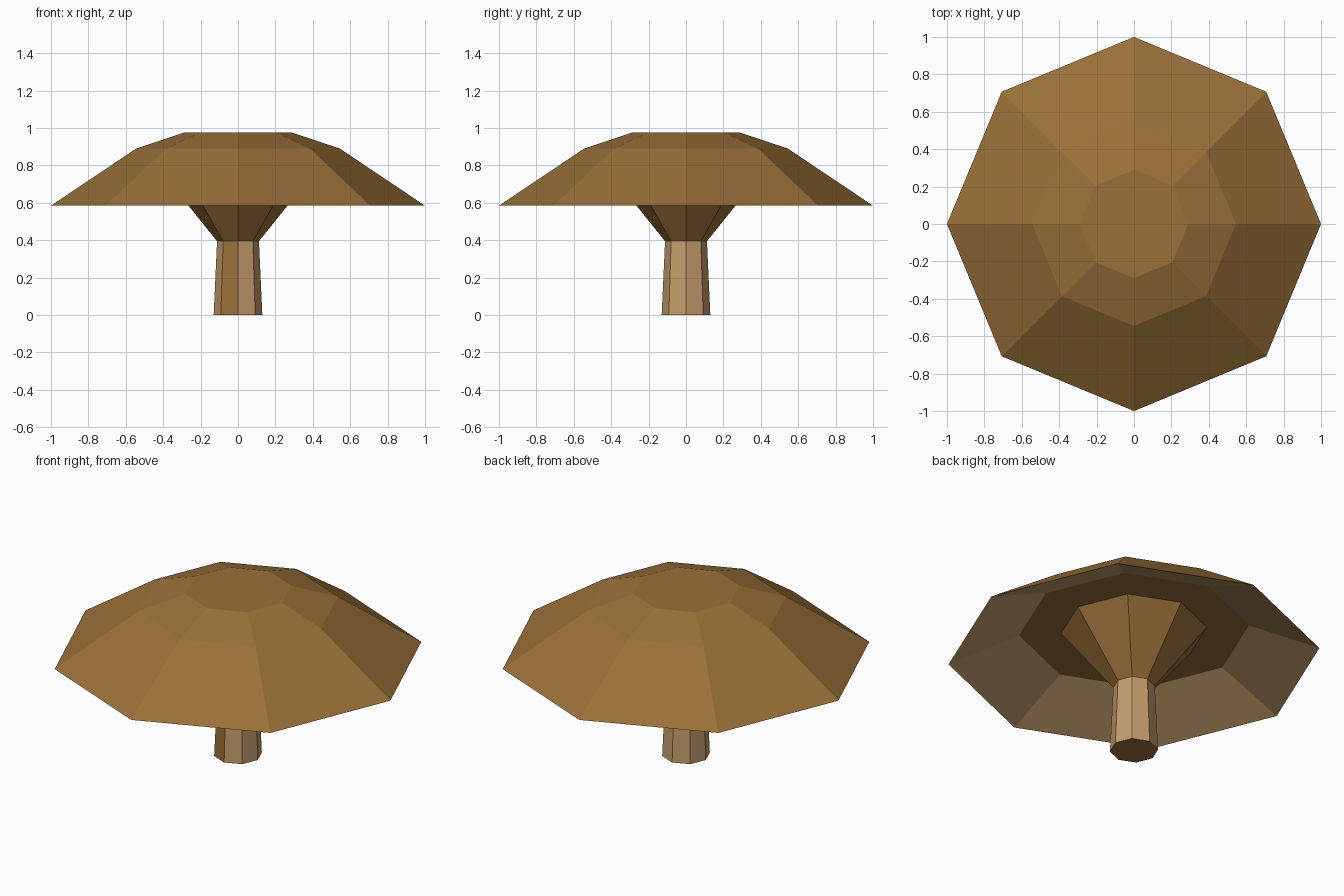
import bpy
import bmesh
from math import cos, sin, pi, atan2, radians

SIDES = 8

cube = bpy.data.objects.get("Cube")
if cube:
    bpy.data.objects.remove(cube, do_unlink=True)


def material(name, rgb):
    mat = bpy.data.materials.new(name)
    mat.use_nodes = True
    mat.diffuse_color = (*rgb, 1)
    mat.node_tree.nodes["Principled BSDF"].inputs["Base Color"].default_value = (*rgb, 1)
    return mat


brown = material("cap brown", (0.319, 0.162, 0.040))
tan = material("pale tan", (0.552, 0.337, 0.150))


def lathe(name, profile, rule):
    """Turn a (radius, height) profile into a closed faceted solid."""
    bm = bmesh.new()
    rings = [[bm.verts.new((r * cos(2 * pi * i / SIDES), r * sin(2 * pi * i / SIDES), z))
              for i in range(SIDES)] for r, z in profile]
    for low, high in zip(rings, rings[1:]):
        for i in range(SIDES):
            j = (i + 1) % SIDES
            bm.faces.new((low[i], low[j], high[j], high[i]))
    bm.faces.new(rings[0][::-1])
    bm.faces.new(rings[-1])
    bmesh.ops.recalc_face_normals(bm, faces=bm.faces)
    for face in bm.faces:
        face.material_index = int(rule(face))
    mesh = bpy.data.meshes.new(name)
    bm.to_mesh(mesh)
    bm.free()
    mesh.materials.append(brown)
    mesh.materials.append(tan)
    obj = bpy.data.objects.new(name, mesh)
    bpy.context.collection.objects.link(obj)
    return obj


# Cap: hollow underneath, with a pale sloping band inside the rim
lathe("cap", [(0.62, 0.745), (1.0, 0.585), (0.545, 0.89), (0.29, 0.975)],
      lambda f: -0.99 < f.normal.z < 0)

# Flared collar joining the stem to the underside of the cap
lathe("collar", [(0.112, 0.395), (0.395, 0.747)], lambda f: False)


# Stem: pale sides, brown ends and one brown facet at the front
def stem_rule(face):
    c = face.calc_center_median()
    front_facet = abs(atan2(c.y, c.x) + radians(112.5)) < 0.1
    return abs(face.normal.z) < 0.5 and not front_facet


lathe("stem", [(0.13, 0), (0.112, 0.397)], stem_rule)
